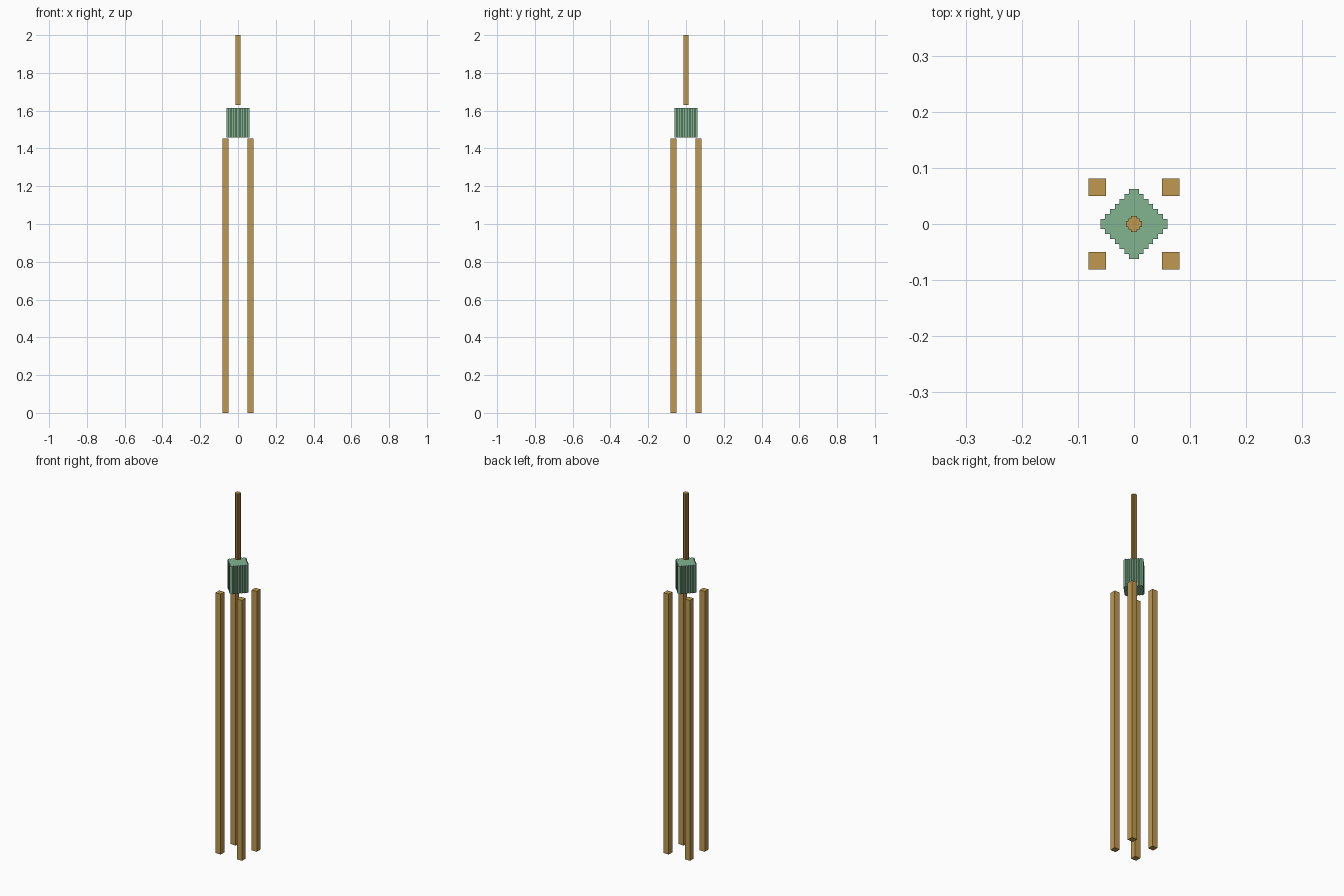
import bpy
import bmesh

cube = bpy.data.objects.get("Cube")
if cube:
    bpy.data.objects.remove(cube, do_unlink=True)


def material(name, rgb):
    m = bpy.data.materials.new(name)
    m.use_nodes = True
    m.diffuse_color = (*rgb, 1)
    m.node_tree.nodes["Principled BSDF"].inputs["Base Color"].default_value = (*rgb, 1)
    return m


tan = material("tan wood", (0.527, 0.314, 0.078))
green = material("soft green", (0.223, 0.456, 0.279))


def prism(name, outline, z0, z1, mat):
    """Extrude a flat outline from z0 up to z1."""
    bm = bmesh.new()
    base = bm.faces.new([bm.verts.new((x, y, z0)) for x, y in outline])
    up = bmesh.ops.extrude_face_region(bm, geom=[base], use_keep_orig=True)
    for v in up["geom"]:
        if isinstance(v, bmesh.types.BMVert):
            v.co.z = z1
    bmesh.ops.recalc_face_normals(bm, faces=bm.faces[:])
    me = bpy.data.meshes.new(name)
    bm.to_mesh(me)
    bm.free()
    me.materials.append(mat)
    ob = bpy.data.objects.new(name, me)
    bpy.context.collection.objects.link(ob)
    return ob


def stepped_diamond(steps, half_x, half_y, tip):
    """Staircase-edged diamond with a flat tip of half width tip on each side."""
    xs = [tip + (half_x - tip) * i / (steps - 1) for i in range(steps)]
    ys = [half_y - (half_y - tip) * i / (steps - 1) for i in range(steps)]
    quarter = []
    for i in range(steps):
        quarter.append((xs[i], ys[i]))
        if i < steps - 1:
            quarter.append((xs[i], ys[i + 1]))
    right = quarter + [(x, -y) for x, y in reversed(quarter)]
    return right + [(-x, y) for x, y in reversed(right)]


# Four square legs
for sy, row in ((-1, "front"), (1, "back")):
    for sx, side in ((-1, "right"), (1, "left")):
        cx, cy, h = sx * 0.0655, sy * 0.0655, 0.016
        square = [(cx - h, cy - h), (cx + h, cy - h), (cx + h, cy + h), (cx - h, cy + h)]
        prism(f"{row}_{side}_leg", square, 0.0, 1.452, tan)

# Stepped hub floating above the legs
prism("stepped_hub", stepped_diamond(7, 0.06, 0.062, 0.0085), 1.459, 1.614, green)

# Thin stepped rod floating above the hub
prism("top_rod", stepped_diamond(3, 0.0145, 0.0145, 0.005), 1.63, 2.0, tan)
